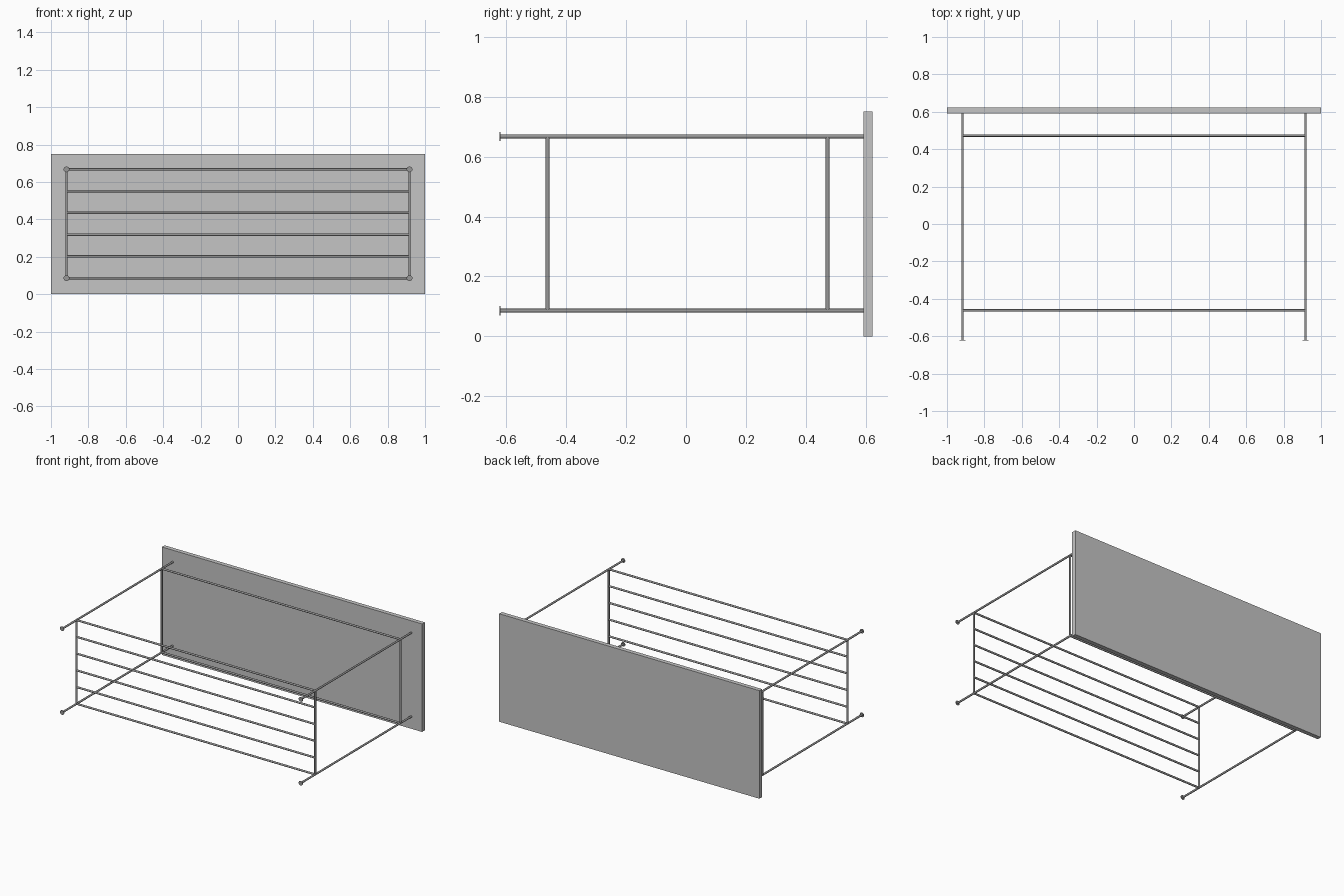
import bpy
import math
from mathutils import Vector

if "Cube" in bpy.data.objects:
    bpy.data.objects.remove(bpy.data.objects["Cube"], do_unlink=True)


def material(name, value):
    """Plain grey material of one brightness."""
    mat = bpy.data.materials.new(name)
    mat.use_nodes = True
    colour = (value, value, value, 1)
    mat.diffuse_color = colour
    mat.node_tree.nodes["Principled BSDF"].inputs["Base Color"].default_value = colour
    return mat


panel_grey = material("light_grey", 0.56)
rod_grey = material("mid_grey", 0.31)

ROD = 0.0066                        # rod radius
X = 0.917                           # side rods
Z_LOW, Z_HIGH = 0.0855, 0.667       # bottom and top rods
Y_FRONT, Y_BACK = -0.462, 0.473     # upright frames
Y_TIP, Y_PANEL = -0.622, 0.592      # rod ends
DEPTH = 0.622


def rod(name, start, end, radius=ROD, sides=16):
    """Round bar between two points."""
    a, b = Vector(start), Vector(end)
    bpy.ops.mesh.primitive_cylinder_add(vertices=sides, radius=radius,
                                        depth=(b - a).length, location=(a + b) / 2)
    ob = bpy.context.object
    ob.rotation_euler = (b - a).to_track_quat('Z', 'Y').to_euler()
    ob.name = name
    ob.data.materials.append(rod_grey)
    bpy.ops.object.shade_smooth_by_angle(angle=math.radians(40))


# Flat back panel
bpy.ops.mesh.primitive_cube_add(size=1, location=(0, (Y_PANEL + DEPTH) / 2, 0.375))
panel = bpy.context.object
panel.name = "back_panel"
panel.scale = (2, DEPTH - Y_PANEL, 0.75)
bpy.ops.object.transform_apply(location=False, rotation=False, scale=True)
panel.data.materials.append(panel_grey)

for side, x in (("left", X), ("right", -X)):
    # Long rods reaching from the panel to the front, with thin end discs
    for level, z in (("lower", Z_LOW), ("upper", Z_HIGH)):
        rod(f"{side}_{level}_rail", (x, Y_TIP + 0.001, z), (x, Y_PANEL, z))
        rod(f"{side}_{level}_end_disc", (x, Y_TIP, z), (x, Y_TIP + 0.003, z), 0.0155, 24)
    # Uprights
    for place, y in (("front", Y_FRONT), ("back", Y_BACK)):
        rod(f"{side}_{place}_upright", (x, y, Z_LOW), (x, y, Z_HIGH))

# Six evenly spaced bars across the front frame
for i in range(6):
    z = Z_LOW + (Z_HIGH - Z_LOW) * i / 5
    rod(f"front_bar_{i + 1}", (-X, Y_FRONT, z), (X, Y_FRONT, z))

# Bottom and top bars of the back frame
for level, z in (("lower", Z_LOW), ("upper", Z_HIGH)):
    rod(f"back_{level}_bar", (-X, Y_BACK, z), (X, Y_BACK, z))
